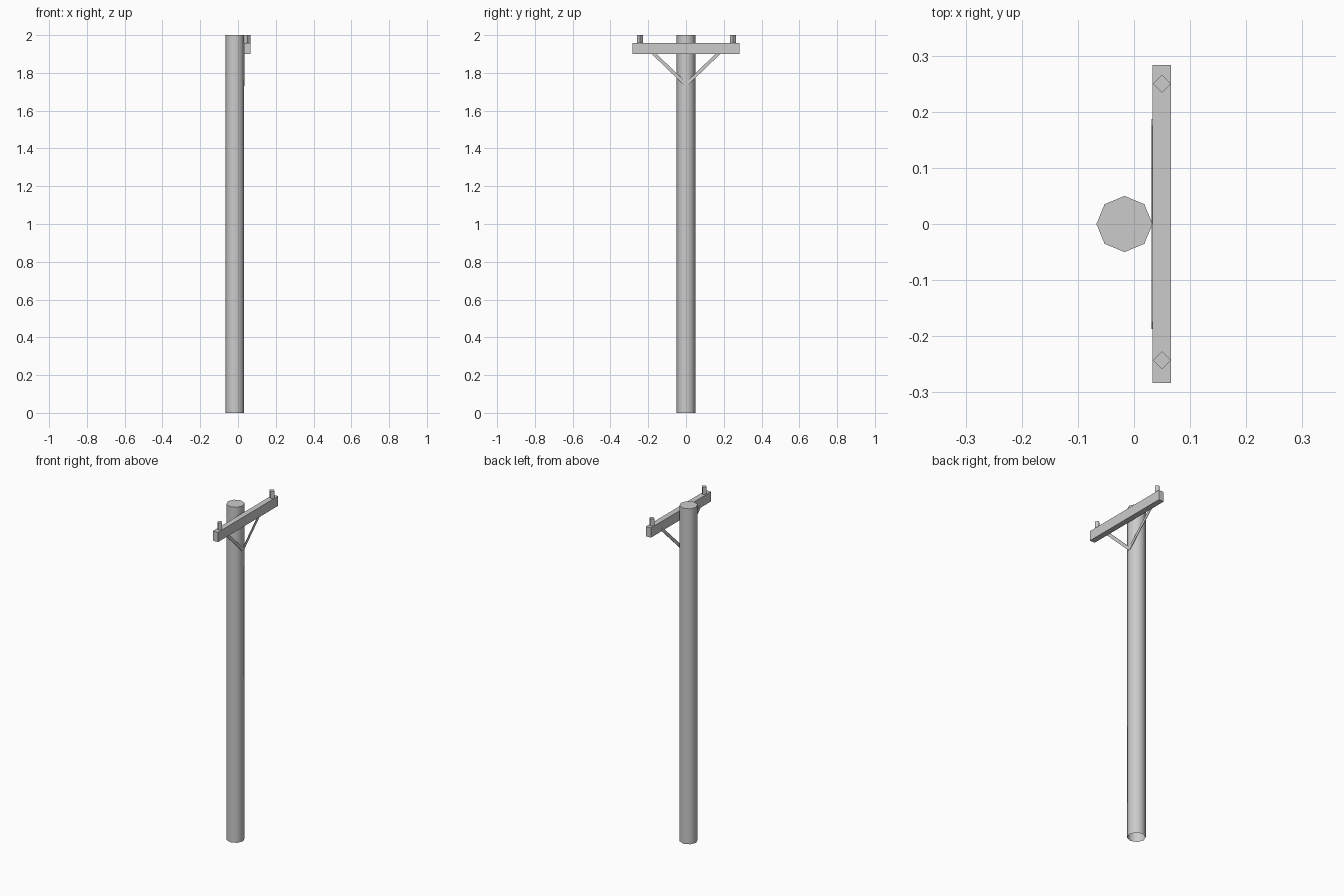
import bpy, bmesh, math
from mathutils import Vector

if "Cube" in bpy.data.objects:
    bpy.data.objects.remove(bpy.data.objects["Cube"], do_unlink=True)

grey = bpy.data.materials.new("weathered_grey")
grey.use_nodes = True
colour = (0.6, 0.6, 0.6, 1)
grey.diffuse_color = colour
grey.node_tree.nodes["Principled BSDF"].inputs["Base Color"].default_value = colour


def finish(bm, name):
    bmesh.ops.recalc_face_normals(bm, faces=bm.faces)
    mesh = bpy.data.meshes.new(name)
    bm.to_mesh(mesh)
    bm.free()
    mesh.materials.append(grey)
    obj = bpy.data.objects.new(name, mesh)
    bpy.context.collection.objects.link(obj)
    return obj


def prism(name, outline, offset, open_base=False):
    """Extrude a closed outline along an offset."""
    bm = bmesh.new()
    base = bm.faces.new([bm.verts.new(p) for p in outline])
    ext = bmesh.ops.extrude_face_region(bm, geom=[base], use_keep_orig=True)
    moved = [v for v in ext["geom"] if isinstance(v, bmesh.types.BMVert)]
    bmesh.ops.translate(bm, verts=moved, vec=offset)
    if open_base:
        bmesh.ops.delete(bm, geom=[base], context="FACES_ONLY")
    return finish(bm, name)


def ring(x, y, z, radius, sides):
    return [Vector((x + radius * math.cos(math.tau * i / sides),
                    y + radius * math.sin(math.tau * i / sides), z))
            for i in range(sides)]


# Eight-sided pole, open underneath
pole = prism("pole", ring(-0.017, 0, 0, 0.05, 8), (0, 0, 2), open_base=True)
bpy.ops.object.select_all(action="DESELECT")
pole.select_set(True)
bpy.context.view_layer.objects.active = pole
bpy.ops.object.shade_smooth_by_angle(angle=math.radians(50))

# Crossarm
half = 0.283
prism("crossarm", [(0.033, -half, 1.9), (0.066, -half, 1.9),
                   (0.066, -half, 1.958), (0.033, -half, 1.958)],
      (0, 2 * half, 0))

# Four-sided insulator pins and flat diagonal braces
for side, label, pin_y in ((-1, "front", -0.243), (1, "back", 0.25)):
    prism(label + "_pin", ring(0.05, pin_y, 1.958, 0.016, 4), (0, 0, 0.042))
    low, high = Vector((0.031, 0, 1.738)), Vector((0.031, side * 0.181, 1.912))
    along = (high - low).normalized()
    across = Vector((0, -along.z, along.y)) * 0.009
    prism(label + "_brace",
          [low - across, high - across, high + across, low + across],
          (0.003, 0, 0))
